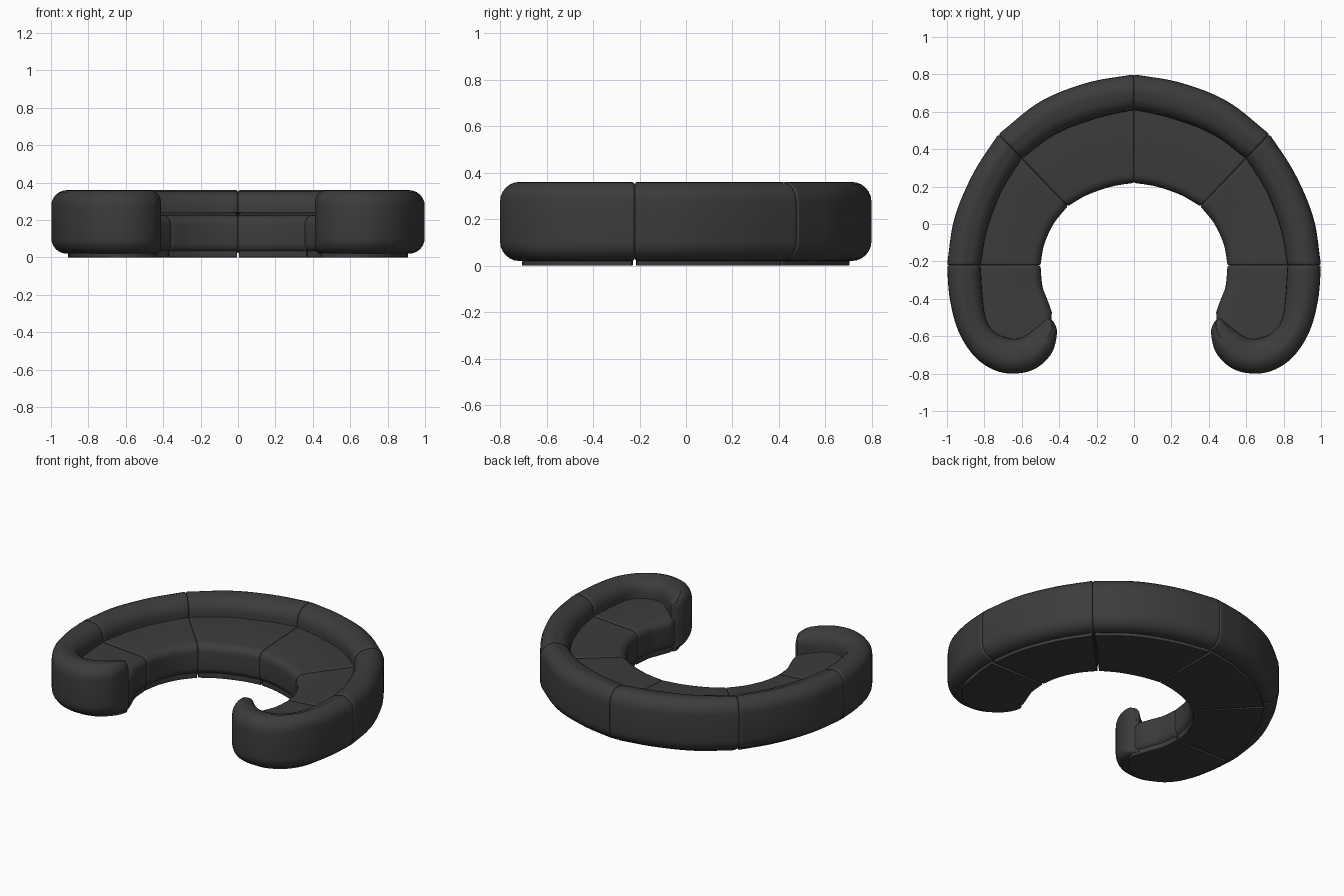
import bpy, bmesh, math
from mathutils import Vector

cube = bpy.data.objects.get("Cube")
if cube:
    bpy.data.objects.remove(cube)

# Single upholstery colour
fabric = bpy.data.materials.new("charcoal fabric")
fabric.use_nodes = True
colour = (0.045, 0.045, 0.045, 1)
fabric.diffuse_color = colour
shader = fabric.node_tree.nodes["Principled BSDF"]
shader.inputs["Base Color"].default_value = colour
shader.inputs["Roughness"].default_value = 0.8

# Plan of one half: outer edge, backrest inner edge and seat front edge (x, y each)
SECTIONS = {
    "centre": [(0, .8, 0, .61, 0, .22),
               (.25, .755, .2, .565, .12, .2),
               (.5, .655, .42, .48, .25, .155),
               (.725, .48, .6, .35, .355, .095)],
    "side": [(.725, .48, .6, .35, .355, .095),
             (.86, .27, .71, .17, .43, 0),
             (.96, .03, .785, -.03, .48, -.11),
             (1, -.22, .82, -.22, .5, -.22)],
    "arm": [(1, -.22, .82, -.22, .5, -.22),
            (.985, -.4, .81, -.38, .49, -.33),
            (.94, -.57, .79, -.51, .465, -.4),
            (.86, -.7, .74, -.58, .45, -.44),
            (.76, -.775, .67, -.61, .44, -.47),
            (.65, -.8, .61, -.61, .44, -.48),
            (.53, -.775, .55, -.575, .44, -.495),
            (.44, -.69, .5, -.535, .44, -.51),
            (.412, -.58, .465, -.505, .44, -.52),
            (.43, -.52, .46, -.5, .445, -.51)],
}


def sample(rows, t):
    """Smooth curve through the plan rows; returns outer, middle and seat points."""
    pts = [Vector(r) for r in rows]
    pts = [2 * pts[0] - pts[1]] + pts + [2 * pts[-1] - pts[-2]]
    spans = len(rows) - 1
    i = min(int(t * spans), spans - 1)
    f = t * spans - i
    a, b, c, d = pts[i:i + 4]
    p = (2 * b + (c - a) * f + (2 * a - 5 * b + 4 * c - d) * f ** 2
         + (3 * b - a - 3 * c + d) * f ** 3) / 2
    return [Vector(p[k:k + 2]) for k in (0, 2, 4)]


def toward(a, b, dist):
    """Step from a toward b, never past the middle."""
    gap = b - a
    return a + gap.normalized() * min(dist, gap.length / 2)


# Each part gives its two plan edges, bottom, top at each edge, and corner radius
def back_shape(o, m, s, t, name):
    drop = 0
    if name == "arm":
        drop = .07 * max(0, (t - .75) / .25) ** 2
    return o, m, .02, .36 - drop, .355 - drop, .085


def seat_shape(o, m, s, t, name):
    return toward(m, o, .07), s, .025, .245, .225, .05


def base_shape(o, m, s, t, name):
    return toward(o, m, .1), toward(s, m, .02), 0, .035, .035, .004


def ring(shape, inset):
    """Rounded rectangle standing across the path."""
    a, b, low, top_a, top_b, radius = shape
    width = (b - a).length
    along = (b - a) / width
    inset = min(inset, width * .4)
    r = max(min(radius, width * .47) - inset, .001)
    points = []
    corners = [(width, top_b, 1, 1), (0, top_a, -1, 1),
               (0, low, -1, -1), (width, low, 1, -1)]
    for q, (u, z, su, sz) in enumerate(corners):
        u -= su * (inset + r)
        z -= sz * (inset + r)
        for k in range(7):
            ang = math.pi / 2 * (q + k / 6)
            p = a + along * (u + r * math.cos(ang))
            points.append(Vector((p.x, p.y, z + r * math.sin(ang))))
    return points


def loft(part, shape, name, side, soft, gap):
    rows = SECTIONS[name]
    steps = 7 * len(rows)
    mids = [sum(sample(rows, k / steps)[:2], Vector((0, 0))) / 2 for k in range(steps + 1)]
    length = sum((q - p).length for p, q in zip(mids, mids[1:]))
    start, roll = gap / length, soft / length
    # Rounded seam ends, then even steps between
    ends = [(start + roll * (1 - math.cos(k * math.pi / 8)),
             soft * (1 - math.sin(k * math.pi / 8))) for k in range(5)]
    first = ends[-1][0]
    inner = [(first + (1 - 2 * first) * k / steps, 0) for k in range(1, steps)]
    path = ends + inner + [(1 - t, d) for t, d in reversed(ends)]
    bm = bmesh.new()
    rings = []
    for t, inset in path:
        pts = ring(shape(*sample(rows, t), t, name), inset)
        rings.append([bm.verts.new((p.x * side, p.y, p.z)) for p in pts])
    for lower, upper in zip(rings, rings[1:]):
        for k in range(len(lower)):
            bm.faces.new((lower[k - 1], lower[k], upper[k], upper[k - 1]))
    bm.faces.new(rings[0])
    bm.faces.new(rings[-1])
    bmesh.ops.recalc_face_normals(bm, faces=bm.faces)
    label = "left" if side > 0 else "right"
    mesh = bpy.data.meshes.new(f"{label}_{name}_{part}")
    bm.to_mesh(mesh)
    bm.free()
    mesh.materials.append(fabric)
    mesh.polygons.foreach_set("use_smooth", [True] * len(mesh.polygons))
    mesh.set_sharp_from_angle(angle=math.radians(40))
    bpy.context.collection.objects.link(bpy.data.objects.new(mesh.name, mesh))


# Backrest, seat cushion and plinth for every section on both sides
for side in (1, -1):
    for name in SECTIONS:
        loft("backrest", back_shape, name, side, .012, 0)
        loft("seat", seat_shape, name, side, .012, 0)
        loft("plinth", base_shape, name, side, .003, .008)
